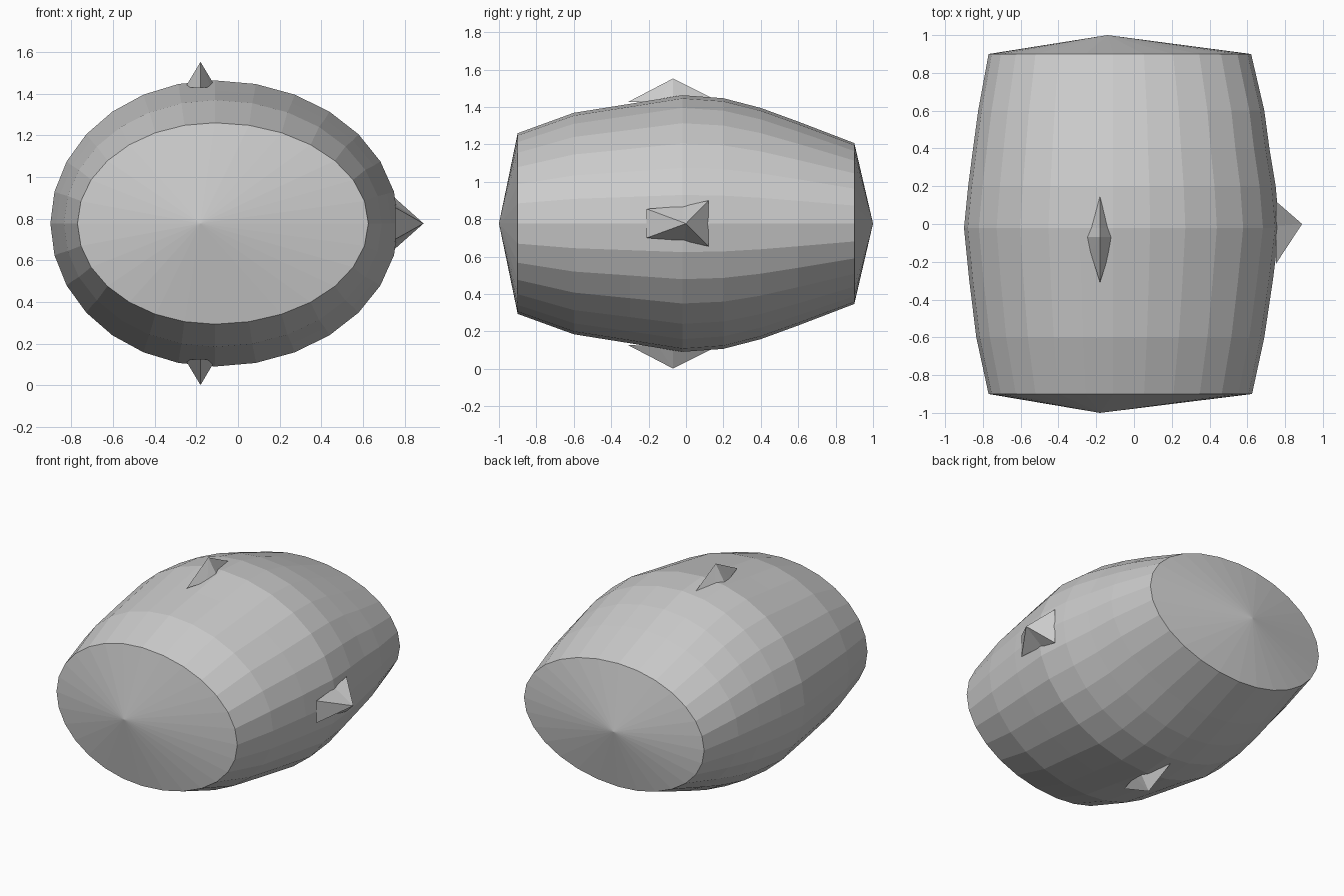
import bpy, math

if "Cube" in bpy.data.objects:
    bpy.data.objects.remove(bpy.data.objects["Cube"])

SIDES = 28
CX, CZ = -0.11, 0.777


def make(name, verts, faces):
    me = bpy.data.meshes.new(name)
    me.from_pydata(verts, [], faces)
    me.update()
    ob = bpy.data.objects.new(name, me)
    bpy.context.collection.objects.link(ob)
    return ob


# Barrel body: stations of (y, left x, right x, half height)
stations = [
    (-0.90, -0.77, 0.625, 0.483),
    (-0.60, -0.835, 0.69, 0.592),
    (-0.30, -0.872, 0.735, 0.640),
    (-0.02, -0.90, 0.77, 0.686),
    (0.20, -0.878, 0.75, 0.670),
    (0.40, -0.852, 0.717, 0.618),
    (0.60, -0.825, 0.69, 0.545),
    (0.90, -0.77, 0.62, 0.430),
]
verts, faces = [], []
for y, left, right, h in stations:
    for i in range(SIDES):
        a = 2 * math.pi * i / SIDES
        c = math.cos(a)
        rx = right - CX if c > 0 else CX - left
        verts.append((CX + rx * c, y, CZ + h * math.sin(a)))
last = (len(stations) - 1) * SIDES
for s in range(len(stations) - 1):
    for i in range(SIDES):
        j = (i + 1) % SIDES
        b = s * SIDES
        faces.append((b + i, b + j, b + SIDES + j, b + SIDES + i))

# Shallow conical end caps
front = len(verts)
verts += [(-0.18, -1.0, CZ), (-0.14, 1.0, CZ)]
for i in range(SIDES):
    j = (i + 1) % SIDES
    faces.append((front, j, i))
    faces.append((front + 1, last + i, last + j))
make("barrel_body", verts, faces)


# Spikes: a fan from the tip to a base outline, closed underneath
def spike(name, tip, base, flip=False):
    n = len(base)
    fs = [(0, 1 + i, 1 + (i + 1) % n) for i in range(n)]
    fs.append(tuple(range(n, 0, -1)))
    if flip:
        fs = [f[::-1] for f in fs]
    make(name, [tip] + base, fs)


# Top and bottom spikes, mirrored about the barrel's mid height
SX = -0.18
outline = [(0, -0.31, 1.427), (0.05, -0.15, 1.43), (0.07, -0.07, 1.435), (0.04, 0.0, 1.45),
           (0, 0.155, 1.44), (-0.04, 0.0, 1.45), (-0.07, -0.07, 1.435), (-0.05, -0.15, 1.43)]
for name, up in (("top_spike", True), ("bottom_spike", False)):
    def z(v):
        return v if up else 2 * CZ - v
    spike(name, (SX, -0.07, z(1.552)),
          [(SX + x, y, z(h)) for x, y, h in outline], flip=not up)

# Side spike on the right
side = [(-0.21, 0.70), (-0.01, 0.685), (0.12, 0.655),
        (0.12, 0.90), (-0.01, 0.87), (-0.21, 0.855)]
spike("side_spike", (0.89, 0.0, 0.777), [(0.752, y, h) for y, h in side])
